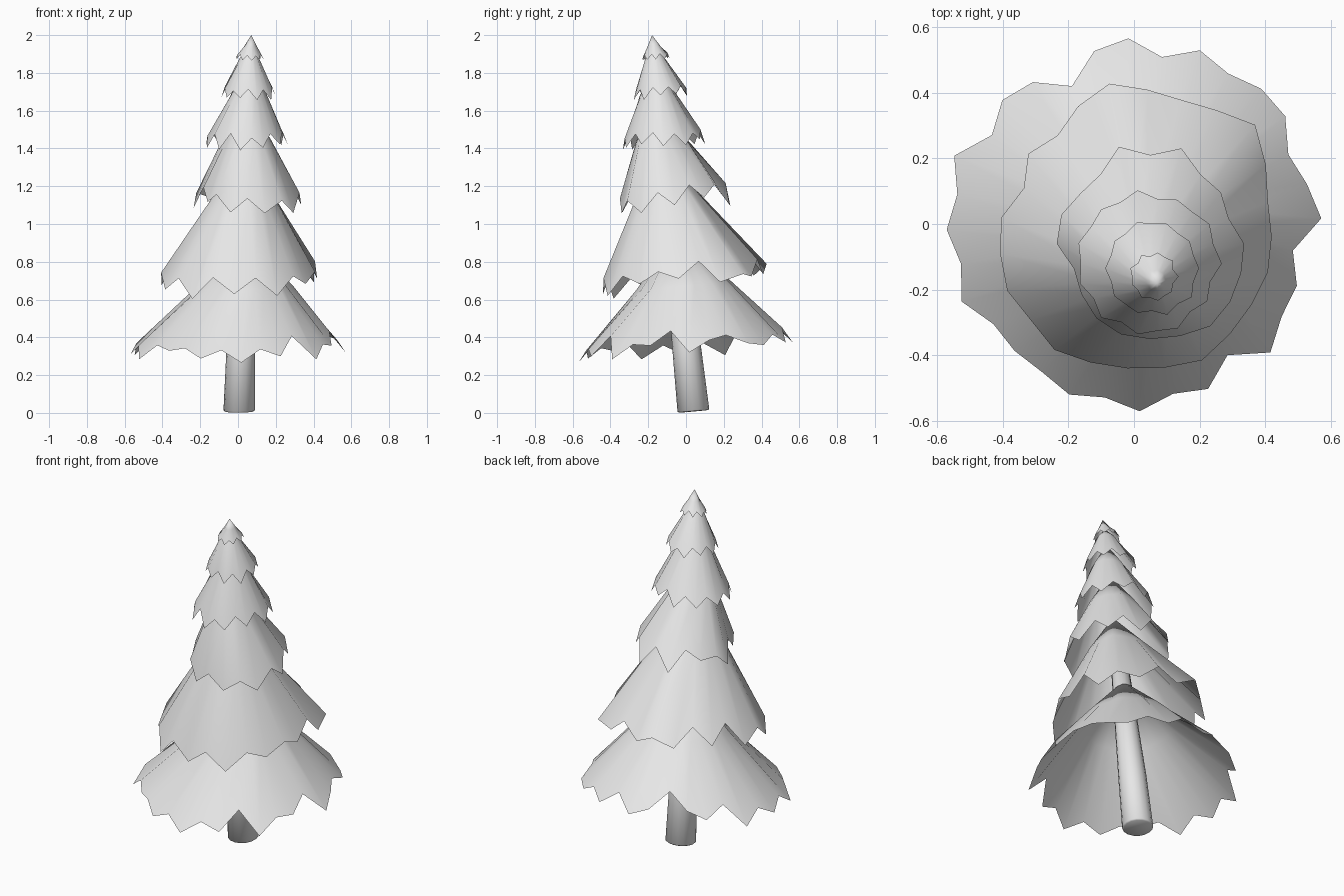
import bpy, bmesh, math, random

random.seed(4)
if "Cube" in bpy.data.objects:
    bpy.data.objects.remove(bpy.data.objects["Cube"])

grey = bpy.data.materials.new("plain_grey")
grey.use_nodes = True
grey.diffuse_color = (0.8, 0.8, 0.8, 1)
grey.node_tree.nodes["Principled BSDF"].inputs["Base Color"].default_value = (0.8, 0.8, 0.8, 1)


def finish(name, bm):
    for face in bm.faces:
        face.smooth = True
    mesh = bpy.data.meshes.new(name)
    bm.to_mesh(mesh)
    bm.free()
    mesh.materials.append(grey)
    obj = bpy.data.objects.new(name, mesh)
    bpy.context.scene.collection.objects.link(obj)
    return obj


def bridge(bm, low, high):
    """Join two rings with a band of outward quads."""
    n = len(low)
    for i in range(n):
        j = (i + 1) % n
        bm.faces.new((low[i], low[j], high[j], high[i]))


def ring(bm, center, radii, heights, turn=0):
    """Ring of points, tipped along with the leaning tree."""
    verts = []
    for i, (r, h) in enumerate(zip(radii, heights)):
        a = math.tau * i / len(radii) + turn
        x, y = r * math.cos(a), r * math.sin(a)
        verts.append(bm.verts.new((center[0] + x, center[1] + y, h + 0.09 * y + 0.01 * x)))
    return verts


def jagged(count, radius, tooth):
    """Alternating long and short rim radii with some irregularity."""
    return [radius + tooth * ((1 if i % 2 == 0 else -1) + random.uniform(-0.7, 0.7))
            for i in range(count)]


def skirt(name, radii, low, mid, tip, steep, drop, turn=0):
    """Open cone of branches; low, mid and tip are (x, y, z, radius)."""
    bm = bmesh.new()
    n = len(radii)
    heights = [low[2] - steep * (r - low[3]) + drop * ((1 if i % 2 else -1) + random.uniform(-0.4, 0.4))
               for i, r in enumerate(radii)]
    rim = ring(bm, low, radii, heights, turn)
    pleats = [mid[3] * (1 + 0.8 * (r / low[3] - 1)) for r in radii]
    waist = ring(bm, mid, pleats, [mid[2]] * n, turn)
    bridge(bm, rim, waist)
    apex = bm.verts.new(tip[:3])
    for i in range(n):
        bm.faces.new((waist[i], waist[(i + 1) % n], apex))
    finish(name, bm)


# Branch skirts, bottom to top
bottom_rim = [.57, .54, .515, .565, .565, .54, .565, .515, .565, .54, .46, .53, .55, .51, .585, .545,
              .57, .54, .575, .525, .53, .53, .555, .535, .57, .53, .55, .49, .57, .53, .53, .49]
lower_rim = [.41, .405, .435, .475, .43, .41, .42, .445, .41, .37, .4, .365,
             .415, .425, .44, .43, .45, .435, .43, .435, .45, .43, .42, .42]
middle_rim = [.285, .25, .265, .26, .305, .27, .31, .26, .262, .285,
              .285, .245, .26, .28, .29, .29, .295, .31, .3, .29]
skirt("branches_bottom", bottom_rim,
      (0, 0, .363, .54), (.035, -.01, .67, .245), (.035, -.05, .95), 1.35, .008, .03)
skirt("branches_lower", lower_rim,
      (.01, -.01, .72, .425), (.03, -.1, 1.15, .165), (.04, -.13, 1.38), 1, .04, -.07)
skirt("branches_middle", middle_rim,
      (.05, -.06, 1.14, .28), (.045, -.135, 1.45, .125), (.05, -.15, 1.65), 1, .035)
skirt("branches_upper", jagged(22, .21, .009),
      (.043, -.12, 1.447, .21), (.055, -.152, 1.69, .09), (.06, -.16, 1.84), 1.5, .02)
skirt("branches_top", jagged(20, .139, .006),
      (.055, -.135, 1.695, .139), (.06, -.166, 1.88, .049), (.065, -.17, 1.94), 1.5, .014)
skirt("treetop", jagged(18, .069, .004),
      (.06, -.16, 1.885, .069), (.066, -.171, 1.945, .03), (.07, -.18, 2.0), 1.5, .006)

# Leaning tapered trunk with a small chamfer at the foot
bm = bmesh.new()
sides = 16
rings = [ring(bm, (x, y), [r] * sides, [h] * sides)
         for x, y, h, r in ((.006, .04, .008, .076), (.007, .039, .014, .084),
                            (.015, .004, .34, .076), (.04, -.1, 1.25, .04))]
for low, high in zip(rings, rings[1:]):
    bridge(bm, low, high)
bm.faces.new(rings[0][::-1])
bm.faces.new(rings[-1])
bmesh.ops.reverse_faces(bm, faces=bm.faces[:])
finish("trunk", bm)
